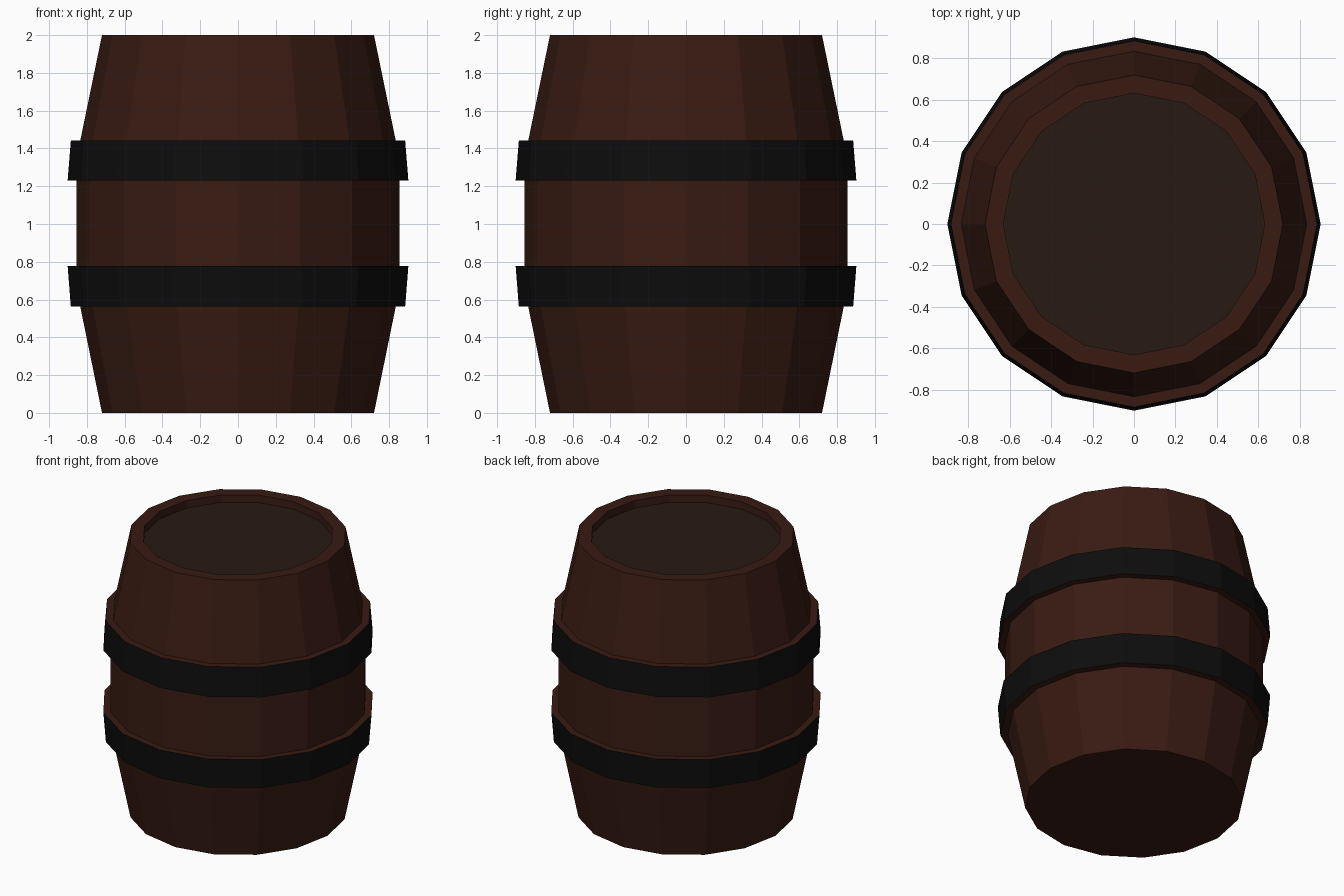
import bpy, bmesh, math

if "Cube" in bpy.data.objects:
    bpy.data.objects.remove(bpy.data.objects["Cube"])

SIDES = 16


def material(name, color):
    m = bpy.data.materials.new(name)
    m.diffuse_color = (*color, 1)
    m.use_nodes = True
    m.node_tree.nodes["Principled BSDF"].inputs["Base Color"].default_value = m.diffuse_color
    return m


def lathe(name, profile, materials):
    """Turn (radius, z, material of the face band above) into a closed faceted solid."""
    bm = bmesh.new()
    rings = []
    for r, z, _ in profile:
        rings.append([bm.verts.new((r * math.cos(2 * math.pi * i / SIDES),
                                    r * math.sin(2 * math.pi * i / SIDES), z))
                      for i in range(SIDES)])
    for k in range(len(rings) - 1):
        a, b = rings[k], rings[k + 1]
        for i in range(SIDES):
            j = (i + 1) % SIDES
            bm.faces.new((a[i], a[j], b[j], b[i])).material_index = profile[k][2]
    bm.faces.new(rings[0][::-1]).material_index = 0
    bm.faces.new(rings[-1]).material_index = profile[-1][2]
    mesh = bpy.data.meshes.new(name)
    bm.to_mesh(mesh)
    bm.free()
    for m in materials:
        mesh.materials.append(m)
    obj = bpy.data.objects.new(name, mesh)
    bpy.context.collection.objects.link(obj)
    return obj


WOOD, IRON, LID = 0, 1, 2
mats = [material("wood", (0.04, 0.011, 0.006)),
        material("iron", (0.004, 0.004, 0.004)),
        material("lid_wood", (0.022, 0.010, 0.006))]

# Staves with two raised hoops, a flat base and a recessed lid
lathe("barrel", [
    (0.72, 0.0, WOOD),
    (0.835, 0.562, WOOD),    # lower hoop
    (0.885, 0.562, IRON),
    (0.902, 0.777, WOOD),
    (0.855, 0.777, WOOD),    # belly
    (0.855, 1.23, WOOD),     # upper hoop
    (0.902, 1.23, IRON),
    (0.885, 1.442, WOOD),
    (0.835, 1.442, WOOD),
    (0.72, 2.0, WOOD),       # rim
    (0.632, 2.0, WOOD),
    (0.632, 1.945, LID),     # lid
], mats)
